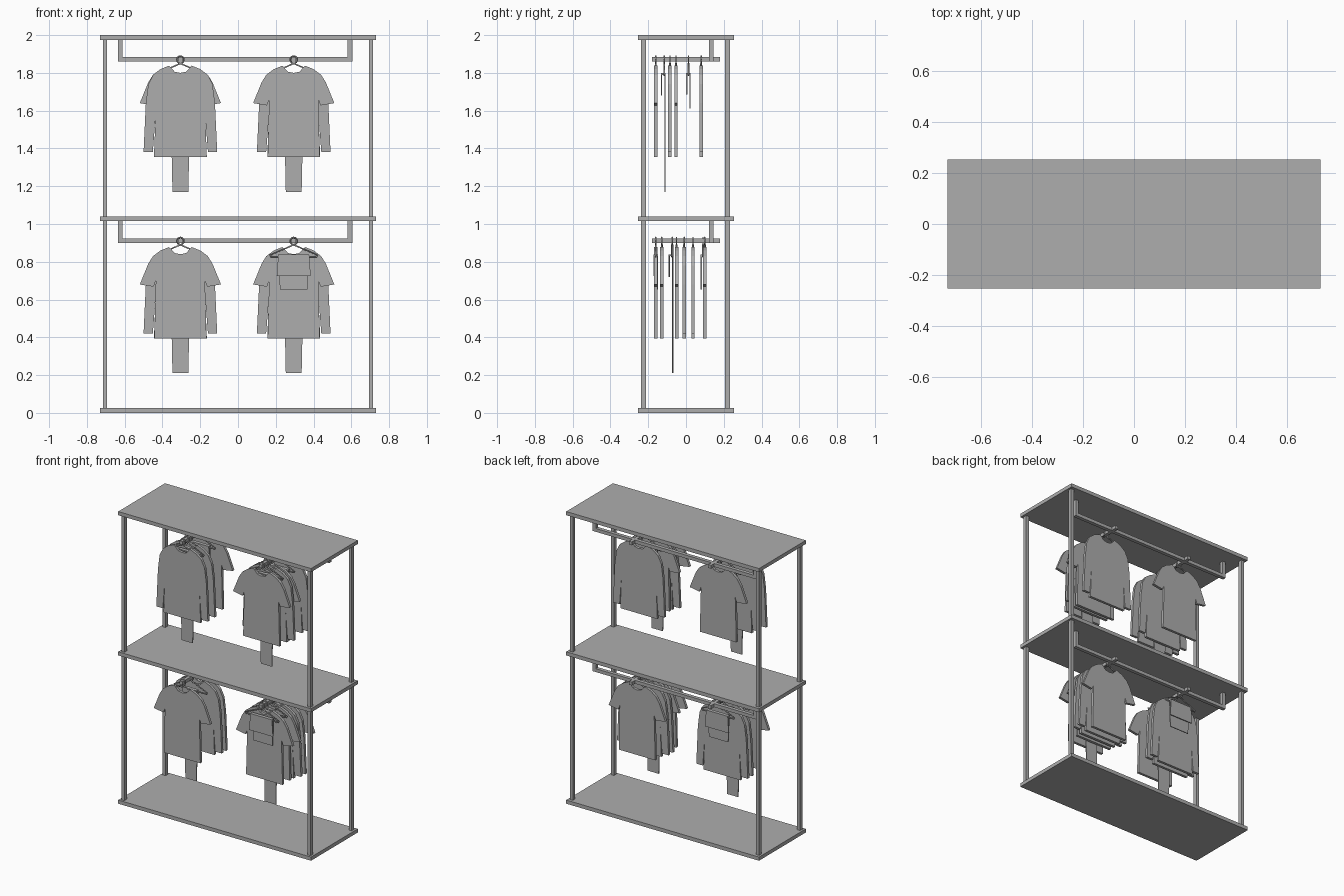
import bpy, bmesh
from math import radians
from mathutils import Vector

cube = bpy.data.objects.get("Cube")
if cube:
    bpy.data.objects.remove(cube, do_unlink=True)

GREY = bpy.data.materials.new("plain grey")
GREY.use_nodes = True
GREY.diffuse_color = (0.42, 0.42, 0.42, 1)
GREY.node_tree.nodes["Principled BSDF"].inputs["Base Color"].default_value = (0.42, 0.42, 0.42, 1)


def finish(bm, name):
    bmesh.ops.recalc_face_normals(bm, faces=bm.faces)
    mesh = bpy.data.meshes.new(name)
    bm.to_mesh(mesh)
    bm.free()
    mesh.materials.append(GREY)
    obj = bpy.data.objects.new(name, mesh)
    bpy.context.collection.objects.link(obj)
    return obj


def box(name, x, y, z):
    """Box from three (low, high) ranges."""
    bm = bmesh.new()
    bmesh.ops.create_cube(bm, size=1)
    for v in bm.verts:
        v.co = Vector([(lo + hi) / 2 + c * (hi - lo) for c, (lo, hi) in zip(v.co, (x, y, z))])
    return finish(bm, name)


def plate(name, half, cx, y, dz, thick):
    """Symmetric outline from its right half, extruded along y."""
    mirrored = [(-x, z) for x, z in reversed(half) if x > 0]
    bm = bmesh.new()
    verts = [bm.verts.new((cx + x, y - thick / 2, z + dz)) for x, z in half + mirrored]
    face = bm.faces.new(verts)
    out = bmesh.ops.extrude_face_region(bm, geom=[face])
    moved = [g for g in out["geom"] if isinstance(g, bmesh.types.BMVert)]
    bmesh.ops.translate(bm, verts=moved, vec=(0, thick, 0))
    return finish(bm, name)


def wire(name, points, radius, cyclic=False):
    """Round rod along a path."""
    curve = bpy.data.curves.new(name, "CURVE")
    curve.dimensions = "3D"
    curve.bevel_depth = radius
    curve.bevel_resolution = 1
    curve.use_fill_caps = True
    spline = curve.splines.new("POLY")
    spline.points.add(len(points) - 1)
    for p, co in zip(spline.points, points):
        p.co = (*co, 1)
    spline.use_cyclic_u = cyclic
    curve.materials.append(GREY)
    obj = bpy.data.objects.new(name, curve)
    bpy.context.collection.objects.link(obj)


# Garment outlines, right half, on the upper level
NECK = [(0, 1.80), (0.03, 1.806), (0.06, 1.838), (0.105, 1.82), (0.145, 1.79)]
TEE = NECK + [(0.17, 1.75), (0.215, 1.64), (0.142, 1.628), (0.13, 1.66), (0.138, 1.355), (0, 1.355)]
SWEATER = NECK + [(0.17, 1.74), (0.183, 1.64), (0.195, 1.38), (0.146, 1.38),
                  (0.132, 1.56), (0.14, 1.355), (0, 1.355)]


def hanger(cx, y, dz):
    # Hook ring around the arm, then shoulders with a cross bar
    bpy.ops.mesh.primitive_torus_add(
        major_radius=0.019, minor_radius=0.004, major_segments=16, minor_segments=6,
        location=(cx, y, 1.87 + dz), rotation=(radians(90), 0, 0))
    ring = bpy.context.object
    ring.name = "hanger_hook"
    ring.data.materials.append(GREY)
    shape = [(0, 1.85), (0.125, 1.795), (0.12, 1.787), (-0.12, 1.787), (-0.125, 1.795)]
    wire("hanger_frame", [(cx + x, y, z + dz) for x, z in shape], 0.005, True)


def tee(cx, y, dz):
    plate("short_sleeve_shirt", TEE, cx, y, dz, 0.018)


def sweater(cx, y, dz):
    plate("long_sleeve_shirt", SWEATER, cx, y, dz, 0.018)


def folded(name, cx, y, dz, front, back, side=1):
    """Cloth folded over the hanger bar: short near panel, longer far panel."""
    for (w, w2, low), off in ((front, -0.009), (back, 0.009)):
        plate(name, [(0, 1.795), (w, 1.795), (w2, low), (0, low)], cx, y + side * off, dz, 0.006)
    box(name + "_fold", (cx - front[0], cx + front[0]), (y - 0.012, y + 0.012),
        (1.79 + dz, 1.799 + dz))


def trousers(cx, y, dz):
    folded("trousers", cx, y - 0.006, dz, (0.055, 0.055, 1.68), (0.055, 0.042, 1.17))


def shorts(cx, y, dz):
    folded("shorts", cx, y, dz, (0.082, 0.09, 1.685), (0.08, 0.073, 1.612), -1 if y > 0.05 else 1)


# Shelves and corner posts
for name, z in (("bottom_shelf", 0), ("middle_shelf", 1.015), ("top_shelf", 1.975)):
    box(name, (-0.73, 0.73), (-0.253, 0.253), (z, z + 0.025))
for x in (-0.705, 0.705):
    for y in (-0.225, 0.22):
        for low, high in ((0.025, 1.015), (1.04, 1.975)):
            box("corner_post", (x - 0.011, x + 0.011), (y - 0.013, y + 0.013), (low, high))

# Hanging rails with forward arms
for dz, top in ((0, 1.975), (-0.96, 1.015)):
    rail = (1.86 + dz, 1.883 + dz)
    box("hanging_rail", (-0.636, 0.605), (0.121, 0.146), rail)
    for x in (-0.624, 0.593):
        box("rail_support", (x - 0.012, x + 0.012), (0.121, 0.146), (rail[1], top))
    for x in (-0.305, 0.295):
        box("rail_arm", (x - 0.011, x + 0.011), (-0.18, 0.18), rail)

# Clothes, listed front to back for each arm
GROUPS = [
    (-0.305, 0, [(sweater, -0.16), (trousers, -0.115), (sweater, -0.085), (shorts, 0.013), (tee, 0.08)]),
    (0.295, 0, [(tee, -0.16), (trousers, -0.115), (sweater, -0.085), (tee, -0.053),
                (shorts, 0.013), (sweater, 0.08)]),
    (-0.305, -0.96, [(tee, -0.16), (trousers, -0.074), (sweater, -0.01), (sweater, 0.037), (shorts, 0.09)]),
    (0.295, -0.96, [(shorts, -0.16), (tee, -0.128), (trousers, -0.072), (tee, -0.05),
                    (sweater, -0.01), (sweater, 0.037), (tee, 0.1)]),
]
for cx, dz, clothes in GROUPS:
    for garment, y in clothes:
        garment(cx, y, dz)
        hanger(cx, y, dz)
